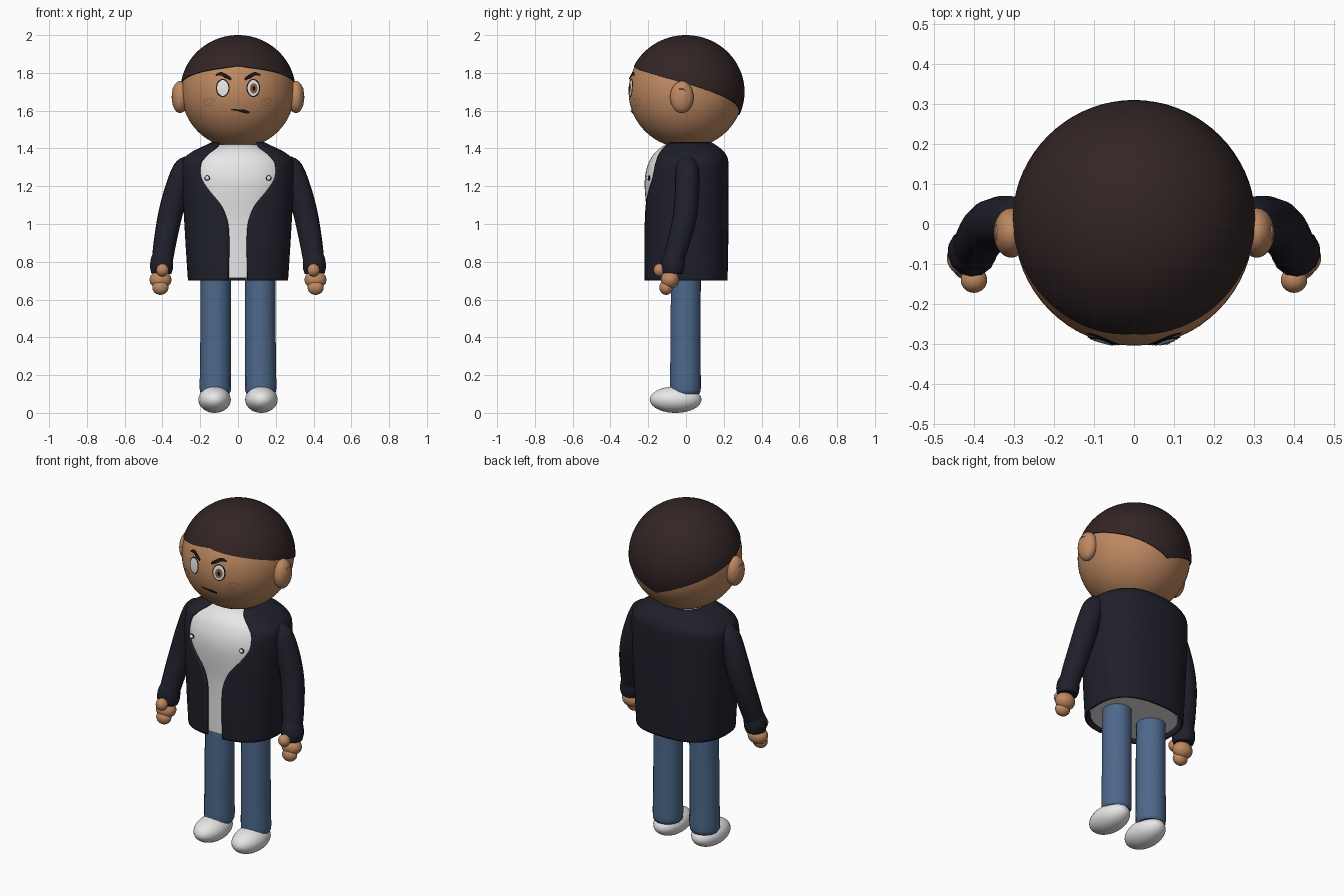
import bpy, bmesh
from math import sin, cos, pi, acos, sqrt, radians
from mathutils import Vector

if "Cube" in bpy.data.objects:
    bpy.data.objects.remove(bpy.data.objects["Cube"])


def material(name, rgb):
    m = bpy.data.materials.new(name)
    m.use_nodes = True
    m.diffuse_color = (*rgb, 1)
    m.node_tree.nodes["Principled BSDF"].inputs["Base Color"].default_value = (*rgb, 1)
    return m


SKIN = material("warm_skin", (0.52, 0.25, 0.12))
HAIR = material("dark_brown_hair", (0.032, 0.018, 0.018))
NAVY = material("navy_jacket", (0.014, 0.014, 0.024))
DENIM = material("blue_denim", (0.075, 0.14, 0.26))
WHITE = material("white", (0.8, 0.8, 0.8))
INK = material("black_ink", (0.008, 0.007, 0.007))
BROWN = material("brown_detail", (0.28, 0.12, 0.05))


def finish(ob, mat, angle=50):
    ob.data.materials.clear()
    ob.data.materials.append(mat)
    bpy.ops.object.select_all(action='DESELECT')
    ob.select_set(True)
    bpy.context.view_layer.objects.active = ob
    bpy.ops.object.shade_smooth_by_angle(angle=radians(angle))
    return ob


def from_bmesh(name, bm, mat):
    me = bpy.data.meshes.new(name)
    bm.to_mesh(me)
    bm.free()
    ob = bpy.data.objects.new(name, me)
    bpy.context.collection.objects.link(ob)
    return finish(ob, mat)


def ellipsoid(name, centre, radii, mat, seg=40):
    bm = bmesh.new()
    bmesh.ops.create_uvsphere(bm, u_segments=seg, v_segments=seg // 2, radius=1)
    for v in bm.verts:
        v.co = Vector(centre) + Vector(a * b for a, b in zip(v.co, radii))
    return from_bmesh(name, bm, mat)


def loft(name, rows, mat, closed=False, caps=False, facing=False):
    bm = bmesh.new()
    rings = [[bm.verts.new(p) for p in row] for row in rows]
    n = len(rings[0])
    for a, b in zip(rings, rings[1:]):
        for i in range(n if closed else n - 1):
            j = (i + 1) % n
            bm.faces.new((a[i], a[j], b[j], b[i]))
    if caps:
        bm.faces.new(rings[0])
        bm.faces.new(rings[-1])
    if facing:   # plates on the face look forward
        bm.normal_update()
        bmesh.ops.reverse_faces(bm, faces=[f for f in bm.faces if f.normal.y > 0])
    else:
        bmesh.ops.recalc_face_normals(bm, faces=bm.faces)
    return from_bmesh(name, bm, mat)


def smooth(table, t):
    """Smooth interpolation through rows of (t, value, value...)."""
    k = 0
    while k < len(table) - 2 and t > table[k + 1][0]:
        k += 1
    p = [table[max(0, min(len(table) - 1, k + d))] for d in (-1, 0, 1, 2)]
    h = p[2][0] - p[1][0]
    f = (t - p[1][0]) / h
    out = []
    for c in range(1, len(p[0])):
        m0 = (p[2][c] - p[0][c]) / (p[2][0] - p[0][0]) * h
        m1 = (p[3][c] - p[1][c]) / (p[3][0] - p[1][0]) * h
        out.append((2*f**3 - 3*f*f + 1) * p[1][c] + (f**3 - 2*f*f + f) * m0
                   + (3*f*f - 2*f**3) * p[2][c] + (f**3 - f*f) * m1)
    return out


def tube(name, points, mat, steps=6):
    """Round tube through (x, y, z, radius) points."""
    table = [(i, *p) for i, p in enumerate(points)]
    count = (len(points) - 1) * steps
    cu = bpy.data.curves.new(name, 'CURVE')
    cu.dimensions = '3D'
    cu.bevel_depth = 1
    cu.bevel_resolution = 5
    cu.use_fill_caps = True
    sp = cu.splines.new('POLY')
    sp.points.add(count)
    for i, pt in enumerate(sp.points):
        x, y, z, r = smooth(table, i / steps)
        pt.co = (x, y, z, 1)
        pt.radius = r
    ob = bpy.data.objects.new(name, cu)
    bpy.context.collection.objects.link(ob)
    bpy.ops.object.select_all(action='DESELECT')
    ob.select_set(True)
    bpy.context.view_layer.objects.active = ob
    bpy.ops.object.convert(target='MESH')
    return finish(bpy.context.object, mat)


# Head and hair cap with a hairline falling toward the nape
HZ, HR = 1.70, (0.30, 0.304, 0.298)
ellipsoid("head", (0, 0, HZ), HR, SKIN, 64)
hairline = [(0, 1.84), (0.25, 1.805), (0.5, 1.745), (0.75, 1.665), (1, 1.575)]
rows = []
for k in range(26):
    s, f = (1.02, max(k, 0.02) / 24) if k < 25 else (0.98, 1)
    row = []
    for i in range(72):
        a = 2 * pi * i / 72
        turn = min(a, 2 * pi - a) / pi
        p = f * acos((smooth(hairline, turn)[0] - HZ) / 0.304)
        row.append((HR[0]*s*sin(p)*sin(a), -HR[1]*s*sin(p)*cos(a), HZ + 0.30*s/1.02*cos(p)))
    rows.append(row)
loft("hair", rows, HAIR, closed=True, caps=True)


# Face plates that follow the head
def on_face(x, z, lift):
    return (x, -HR[1] * sqrt(max(0, 1 - (x / HR[0])**2 - ((z - HZ) / HR[2])**2)) - lift, z)


def disc(name, x, z, rx, rz, lift, mat):
    loft(name, [[on_face(x + rx*f*cos(a*pi/16), z + rz*f*sin(a*pi/16), lift) for a in range(32)]
                for f in (1, 0.75, 0.5, 0.25, 0.01)], mat, closed=True, caps=False, facing=True)


def stroke(name, points, mat, lift=0.006):
    """Painted line through (x, z, half width) points."""
    table = [(i, *p) for i, p in enumerate(points)]
    n = (len(points) - 1) * 5
    mid = [smooth(table, i / 5) for i in range(n + 1)]
    left, right = [], []
    for i, (x, z, w) in enumerate(mid):
        a, b = mid[max(0, i - 1)], mid[min(n, i + 1)]
        d = Vector((b[0] - a[0], b[1] - a[1])).normalized() * w
        left.append(on_face(x - d.y, z + d.x, lift))
        right.append(on_face(x + d.y, z - d.x, lift))
    loft(name, [left, right], mat, facing=True)


for s, side in ((1, "left"), (-1, "right")):
    disc(side + "_eye_outline", s*0.081, 1.72, 0.036, 0.048, 0.003, INK)
    disc(side + "_eye_white", s*0.081, 1.72, 0.030, 0.042, 0.005, WHITE)
    stroke(side + "_eyebrow", [(s*0.036, 1.765, 0.006), (s*0.06, 1.78, 0.010),
                               (s*0.09, 1.795, 0.009), (s*0.118, 1.788, 0.004)], INK, 0.008)
    ring = [(s*0.152 + 0.03*cos(a*pi/6), 1.645 + 0.02*sin(a*pi/6), 0.0015) for a in range(11)]
    stroke(side + "_cheek_line", ring, BROWN, 0.003)
    for dx, dz in ((-0.012, 0.006), (0.004, -0.008), (0.014, 0.005)):
        disc(side + "_freckle", s*0.152 + dx, 1.645 + dz, 0.003, 0.003, 0.003, BROWN)
disc("left_iris", 0.083, 1.718, 0.020, 0.027, 0.007, BROWN)
disc("left_pupil", 0.084, 1.718, 0.008, 0.013, 0.009, INK)
stroke("mouth", [(-0.037, 1.607, 0.003), (0, 1.602, 0.005),
                 (0.03, 1.597, 0.009), (0.06, 1.59, 0.006)], INK)


# Torso sections: height, half width, front depth, back depth
jacket = [(0.70, 0.265, 0.22, 0.22), (0.85, 0.275, 0.222, 0.223), (1.0, 0.284, 0.22, 0.225),
          (1.2, 0.295, 0.215, 0.225), (1.3, 0.297, 0.202, 0.225), (1.35, 0.285, 0.182, 0.22),
          (1.39, 0.23, 0.15, 0.195), (1.42, 0.165, 0.12, 0.155), (1.435, 0.135, 0.105, 0.13)]
shirt = [(0.715, 0.24, 0.2, 0.2), (1.0, 0.26, 0.203, 0.205), (1.2, 0.28, 0.219, 0.205),
         (1.28, 0.278, 0.212, 0.205), (1.35, 0.25, 0.185, 0.19), (1.39, 0.195, 0.152, 0.165),
         (1.42, 0.12, 0.11, 0.1)]
opening = [(0.70, 0.05), (0.98, 0.05), (1.09, 0.085), (1.185, 0.16), (1.25, 0.198),
           (1.33, 0.198), (1.37, 0.165), (1.41, 0.115), (1.435, 0.10)]


def section(table, z, a, n):
    rx, front, back = smooth(table, z)
    bend = lambda v: abs(v) ** (2 / n) * (1 if v > 0 else -1)
    return (rx * bend(sin(a)), -(front if cos(a) > 0 else back) * bend(cos(a)), z)


def start_angle(z):
    f = min(0.98, smooth(opening, z)[0] / smooth(jacket, z)[0])
    return pi / 2 - acos(f ** 1.25)


rows = []
for k in range(51):
    z = 0.70 + 0.735 * k / 50
    a0 = start_angle(z)
    rows.append([section(jacket, z, a0 + (2*pi - 2*a0) * i / 80, 2.5) for i in range(81)])
coat = loft("open_jacket", rows, NAVY)
shell = coat.modifiers.new("thickness", 'SOLIDIFY')
shell.thickness = 0.012
shell.offset = -1
loft("shirt", [[section(shirt, 0.715 + 0.705*k/36, 2*pi*i/72, 2.3) for i in range(72)]
               for k in range(37)], WHITE, closed=True, caps=True)

# Limbs, ears and buttons, once per side
for s, side in ((1, "left"), (-1, "right")):
    ellipsoid(side + "_ear", (s*0.307, -0.022, 1.672), (0.044, 0.062, 0.085), SKIN)
    tube(side + "_ear_fold", [(s*(0.347 - 0.01*abs(cos(a))), -0.022 + 0.03*cos(a),
                               1.672 + 0.045*sin(a), 0.004)
                              for a in (-0.6, 0.3, 1.2, 2.1, 3.0, 3.8)], SKIN)
    tube(side + "_sleeve", [(s*0.25, 0.01, 1.305, 0.05), (s*0.285, 0.006, 1.285, 0.062),
                            (s*0.33, 0.005, 1.16, 0.065), (s*0.363, -0.008, 1.03, 0.064),
                            (s*0.387, -0.04, 0.90, 0.060), (s*0.40, -0.065, 0.81, 0.056)], NAVY)
    ellipsoid(side + "_shoulder", (s*0.266, 0.006, 1.295), (0.064, 0.064, 0.064), NAVY)
    tube(side + "_cuff", [(s*0.396, -0.06, 0.84, 0.054), (s*0.403, -0.068, 0.80, 0.061),
                          (s*0.405, -0.07, 0.765, 0.061), (s*0.406, -0.071, 0.738, 0.054)], NAVY)
    ellipsoid(side + "_palm", (s*0.41, -0.085, 0.705), (0.058, 0.048, 0.048), SKIN)
    ellipsoid(side + "_fingers", (s*0.411, -0.105, 0.664), (0.043, 0.036, 0.039), SKIN)
    ellipsoid(side + "_thumb", (s*0.40, -0.14, 0.756), (0.033, 0.032, 0.034), SKIN)
    tube(side + "_trouser_leg", [(s*0.118, 0, 0.74, 0.080), (s*0.118, -0.002, 0.5, 0.081),
                                 (s*0.119, -0.003, 0.25, 0.082), (s*0.12, -0.003, 0.13, 0.083),
                                 (s*0.12, -0.003, 0.10, 0.074)], DENIM)
    ellipsoid(side + "_shoe", (s*0.124, -0.055, 0.07), (0.086, 0.137, 0.07), WHITE)
    y = section(shirt, 1.243, 0.47, 2.3)[1]
    ellipsoid(side + "_button_rim", (s*0.163, y, 1.243), (0.014, 0.008, 0.014), INK, 20)
    ellipsoid(side + "_button", (s*0.163, y - 0.004, 1.243), (0.011, 0.009, 0.011), WHITE, 20)
